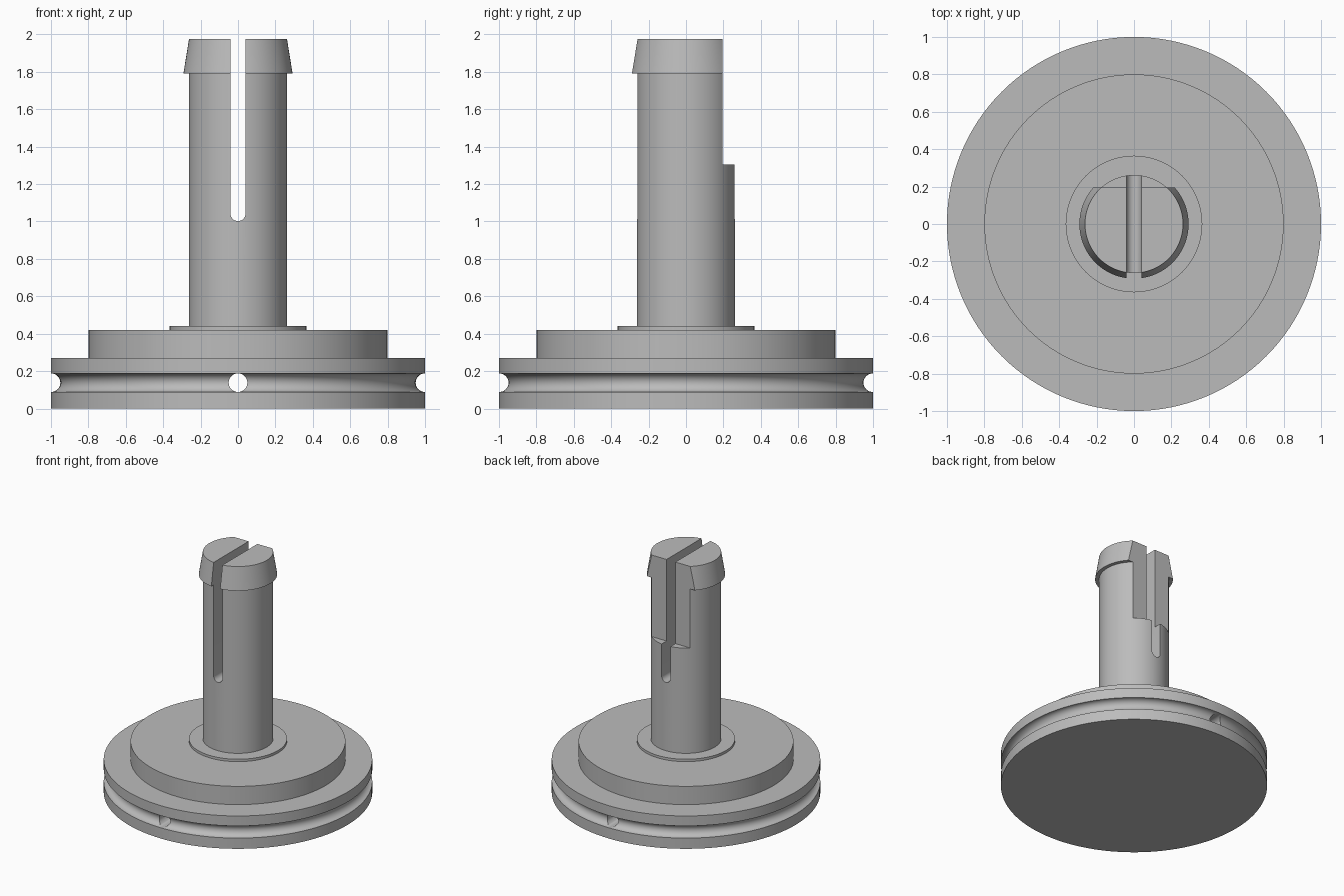
import bpy
import bmesh
import math
from mathutils import Matrix

default = bpy.data.objects.get("Cube")
if default:
    bpy.data.objects.remove(default, do_unlink=True)

SEGMENTS = 128

grey = bpy.data.materials.new("plain grey")
grey.use_nodes = True
grey.diffuse_color = (0.5, 0.5, 0.5, 1)
grey.node_tree.nodes["Principled BSDF"].inputs["Base Color"].default_value = (0.5, 0.5, 0.5, 1)


def add_object(name, bm):
    bmesh.ops.recalc_face_normals(bm, faces=bm.faces)
    mesh = bpy.data.meshes.new(name)
    bm.to_mesh(mesh)
    bm.free()
    mesh.materials.append(grey)
    obj = bpy.data.objects.new(name, mesh)
    bpy.context.collection.objects.link(obj)
    return obj


def lathe(name, profile):
    """Closed solid of revolution from (radius, height) points, capped at both ends."""
    bm = bmesh.new()
    rings = []
    for r, z in profile:
        rings.append([bm.verts.new((r * math.cos(a), r * math.sin(a), z))
                      for a in (2 * math.pi * i / SEGMENTS for i in range(SEGMENTS))])
    for low, high in zip(rings, rings[1:]):
        for i in range(SEGMENTS):
            j = (i + 1) % SEGMENTS
            bm.faces.new((low[i], low[j], high[j], high[i]))
    bm.faces.new(rings[0])
    bm.faces.new(rings[-1])
    return add_object(name, bm)


def prism_along_y(name, outline, length):
    """Extrude an (x, z) outline along y, centred on y = 0."""
    bm = bmesh.new()
    face = bm.faces.new([bm.verts.new((x, -length / 2, z)) for x, z in outline])
    moved = bmesh.ops.extrude_face_region(bm, geom=[face])["geom"]
    bmesh.ops.translate(bm, vec=(0, length, 0),
                        verts=[v for v in moved if isinstance(v, bmesh.types.BMVert)])
    return add_object(name, bm)


def arc(cx, cz, radius, start, end, steps):
    angles = [math.radians(start + (end - start) * i / steps) for i in range(steps + 1)]
    return [(cx + radius * math.cos(a), cz + radius * math.sin(a)) for a in angles]


def cut(target, cutter):
    cutter.hide_render = True
    mod = target.modifiers.new(cutter.name, "BOOLEAN")
    mod.operation = "DIFFERENCE"
    mod.solver = "EXACT"
    mod.object = cutter
    bpy.context.view_layer.objects.active = target
    bpy.ops.object.modifier_apply(modifier=mod.name)
    bpy.data.objects.remove(cutter, do_unlink=True)


def smooth(obj):
    bpy.ops.object.select_all(action="DESELECT")
    obj.select_set(True)
    bpy.context.view_layer.objects.active = obj
    bpy.ops.object.shade_smooth_by_angle(angle=math.radians(30))


# Stepped base with a round rim groove
groove_z, groove_r = 0.138, 0.05
base = lathe("base", [(1, 0)] + arc(1, groove_z, groove_r, 270, 90, 16)
             + [(1, 0.27), (0.8, 0.27), (0.8, 0.42), (0.365, 0.42), (0.365, 0.44)])

# Cross hole through the base, front to back
cut(base, prism_along_y("cross_hole", arc(0, groove_z, groove_r, 0, 348.75, 31), 3))

# Post with a tapered snap head
post = lathe("post", [(0.262, 0.43), (0.262, 1.79), (0.292, 1.79), (0.262, 1.975)])

# Round-bottomed slot splitting the post
cut(post, prism_along_y("slot", [(0.04, 2.2)] + arc(0, 1.042, 0.04, 0, -180, 16)
                        + [(-0.04, 2.2)], 1))

# Flat on the back of the upper post
bm = bmesh.new()
bmesh.ops.create_cube(bm, size=1, matrix=Matrix.Translation((0, 0.695, 1.805)))
cut(post, add_object("back_flat", bm))

for part in (base, post):
    smooth(part)
